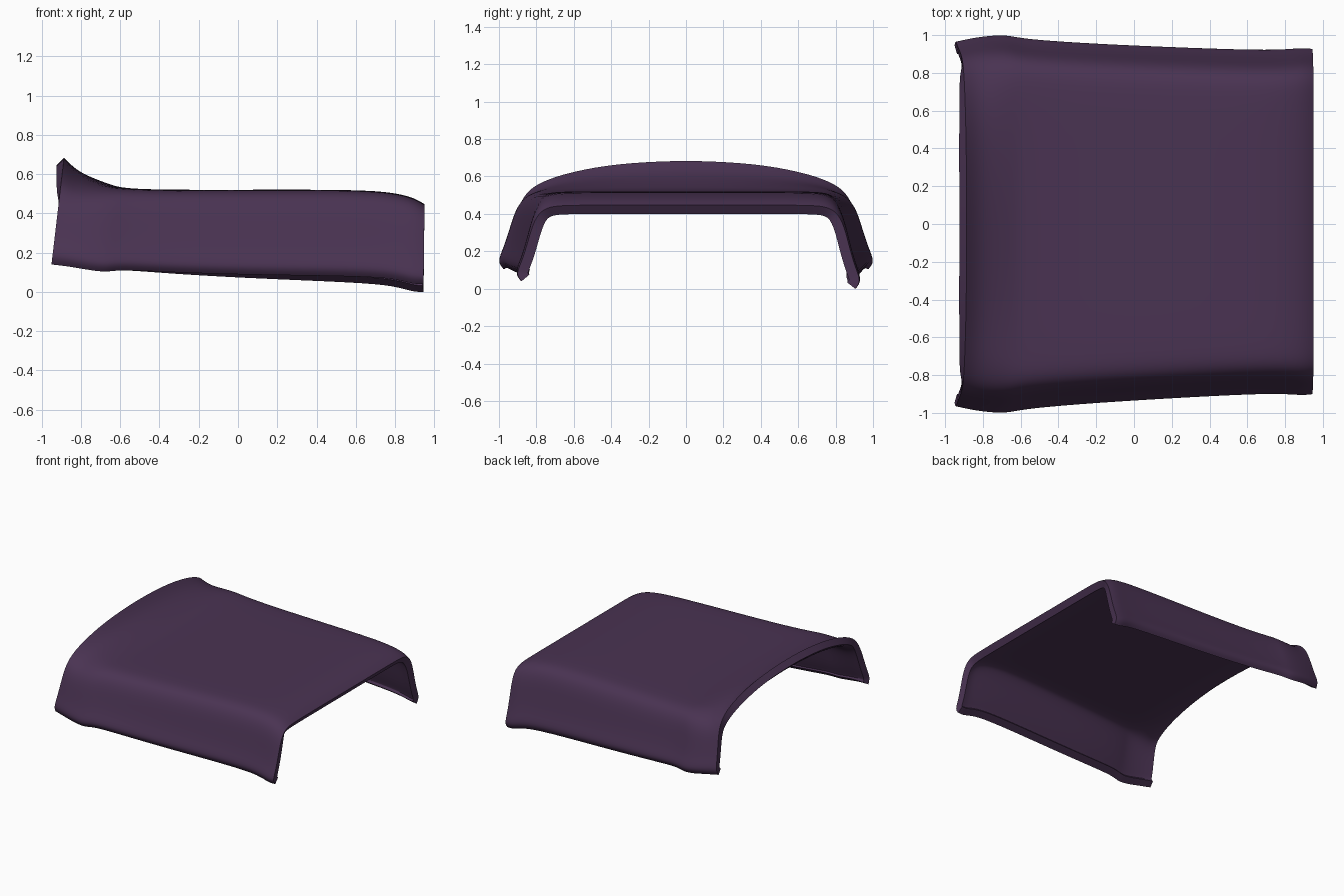
import bpy, bmesh

if "Cube" in bpy.data.objects:
    bpy.data.objects.remove(bpy.data.objects["Cube"])

# Half cross-sections: (fraction of half width, fraction of height), crown to foot
BODY = [(0, 1), (.4, 1), (.72, 1), (.81, .98), (.87, .91), (.91, .75),
        (.94, .5), (.975, .25), (1.01, .09), (.975, 0)]
FLARE = [(0, 1), (.4, .96), (.62, .885), (.75, .82), (.86, .73), (.915, .6),
         (.945, .44), (.978, .22), (1.01, .08), (.98, 0)]

# Stations: x at crown, x at foot, flare amount, crown z, half width, foot z
STATIONS = [
    (-.885, -.95, 1, .69, .965, .14),
    (-.82, -.86, .9, .622, .985, .13),
    (-.72, -.75, .5, .575, 1.0, .11),
    (-.64, -.665, .2, .545, 1.0, .10),
    (-.585, -.605, 0, .528, .985, .115),
    (-.4, -.4, 0, .52, .965, .10),
    (0, 0, 0, .52, .94, .08),
    (.6, .6, 0, .522, .912, .065),
    (.8, .8, 0, .506, .912, .05),
    (.9, .89, 0, .478, .922, .02),
    (.95, .945, 0, .447, .915, .02),
]


def section(xt, xb, flare, top, width, foot):
    """Full arch from -y foot to +y foot, slightly lopsided toward +x."""
    skew = max(0, min(1, (xb + .6) / 1.5))
    half = []
    for (by, bz), (fy, fz) in zip(BODY, FLARE):
        half.append((by + (fy - by) * flare, bz + (fz - bz) * flare))
    sides = [(-1, p) for p in reversed(half)] + [(1, p) for p in half[1:]]
    pts = []
    for s, (u, t) in sides:
        z = foot + t * (top - foot) - s * .02 * skew * (1 - t)
        pts.append((xb + (xt - xb) * t, s * u * width + .013 * skew, z))
    return pts


# Curved cover shell lofted through the stations
bm = bmesh.new()
rows = [[bm.verts.new(p) for p in section(*st)] for st in STATIONS]
for a, b in zip(rows, rows[1:]):
    for j in range(len(a) - 1):
        bm.faces.new((a[j], b[j], b[j + 1], a[j + 1]))
mesh = bpy.data.meshes.new("cover_shell")
bm.to_mesh(mesh)
bm.free()
shell = bpy.data.objects.new("cover_shell", mesh)
bpy.context.collection.objects.link(shell)

# Plum plastic
mat = bpy.data.materials.new("dark plum")
mat.diffuse_color = (.068, .033, .085, 1)
mat.use_nodes = True
mat.node_tree.nodes["Principled BSDF"].inputs["Base Color"].default_value = mat.diffuse_color
mesh.materials.append(mat)

# Smooth the sheet, then thicken it inward
sub = shell.modifiers.new("smooth", 'SUBSURF')
sub.levels = sub.render_levels = 2
sub.boundary_smooth = 'PRESERVE_CORNERS'
sol = shell.modifiers.new("thickness", 'SOLIDIFY')
sol.thickness = .055
sol.offset = -1

bpy.context.view_layer.objects.active = shell
shell.select_set(True)
for name in ("smooth", "thickness"):
    bpy.ops.object.modifier_apply(modifier=name)
bpy.ops.object.shade_smooth_by_angle(angle=.7)
